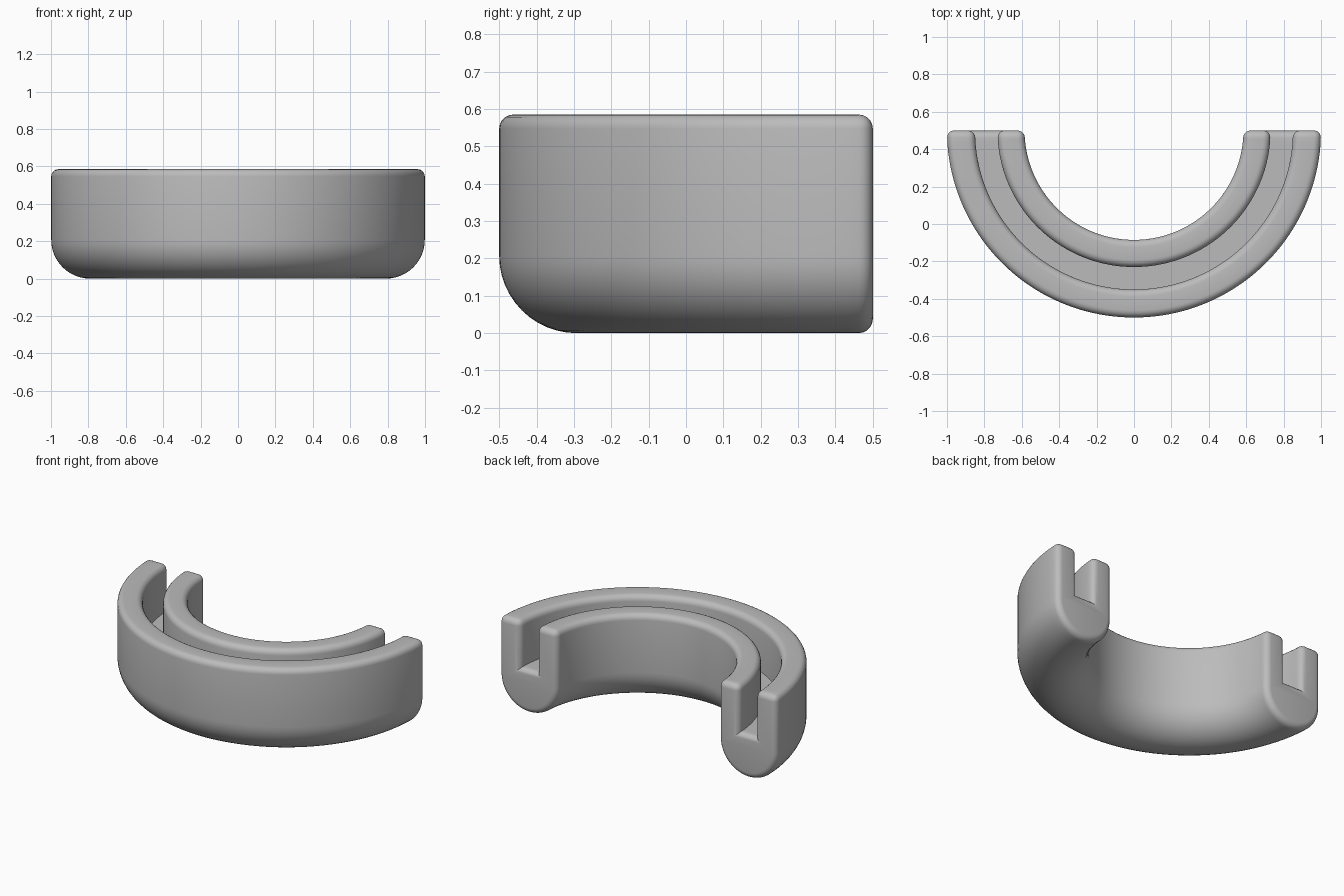
import bpy, bmesh, math

cube = bpy.data.objects.get("Cube")
if cube:
    bpy.data.objects.remove(cube, do_unlink=True)

INNER, OUTER, HEIGHT = 0.585, 1.0, 0.585
SLOT_IN, SLOT_OUT, SLOT_FLOOR = 0.73, 0.85, 0.28
CENTRE_Y, ROUND = 0.5, 0.038

grey = bpy.data.materials.new("plain grey")
grey.use_nodes = True
colour = (0.5, 0.5, 0.5, 1.0)
grey.diffuse_color = colour
grey.node_tree.nodes["Principled BSDF"].inputs["Base Color"].default_value = colour

# Cross-section: slotted top, half-round bottom, as (radius, height)
mid, half = (INNER + OUTER) / 2, (OUTER - INNER) / 2
section = [(OUTER, HEIGHT), (SLOT_OUT, HEIGHT), (SLOT_OUT, SLOT_FLOOR),
           (SLOT_IN, SLOT_FLOOR), (SLOT_IN, HEIGHT), (INNER, HEIGHT)]
ARC = 24
for i in range(ARC + 1):
    a = math.pi + math.pi * i / ARC
    section.append((mid + half * math.cos(a), half + half * math.sin(a)))

# Half-circle sweep; the end steps leave room for the rounded edges
STEPS, END = 80, 0.075
angles = [0] + [END + (math.pi - 2 * END) * i / STEPS for i in range(STEPS + 1)] + [math.pi]

bm = bmesh.new()
rings = [[bm.verts.new((r * math.cos(a), CENTRE_Y - r * math.sin(a), z)) for r, z in section]
         for a in angles]
count = len(section)
for r0, r1 in zip(rings, rings[1:]):
    for i in range(count):
        j = (i + 1) % count
        bm.faces.new((r0[i], r0[j], r1[j], r1[i]))
bm.faces.new(rings[0])
bm.faces.new(rings[-1])
bmesh.ops.recalc_face_normals(bm, faces=bm.faces[:])

# Round every convex sharp edge, leaving the slot floor corners crisp
sharp = [e for e in bm.edges if e.is_convex and e.calc_face_angle() > math.radians(40)]
bmesh.ops.bevel(bm, geom=sharp, offset=ROUND, segments=5, profile=0.5,
                affect='EDGES', clamp_overlap=False)
bmesh.ops.recalc_face_normals(bm, faces=bm.faces[:])

mesh = bpy.data.meshes.new("slotted_half_ring")
bm.to_mesh(mesh)
bm.free()
mesh.materials.append(grey)
ring = bpy.data.objects.new("slotted_half_ring", mesh)
bpy.context.collection.objects.link(ring)

bpy.ops.object.select_all(action='DESELECT')
ring.select_set(True)
bpy.context.view_layer.objects.active = ring
bpy.ops.object.shade_smooth_by_angle(angle=math.radians(35))
